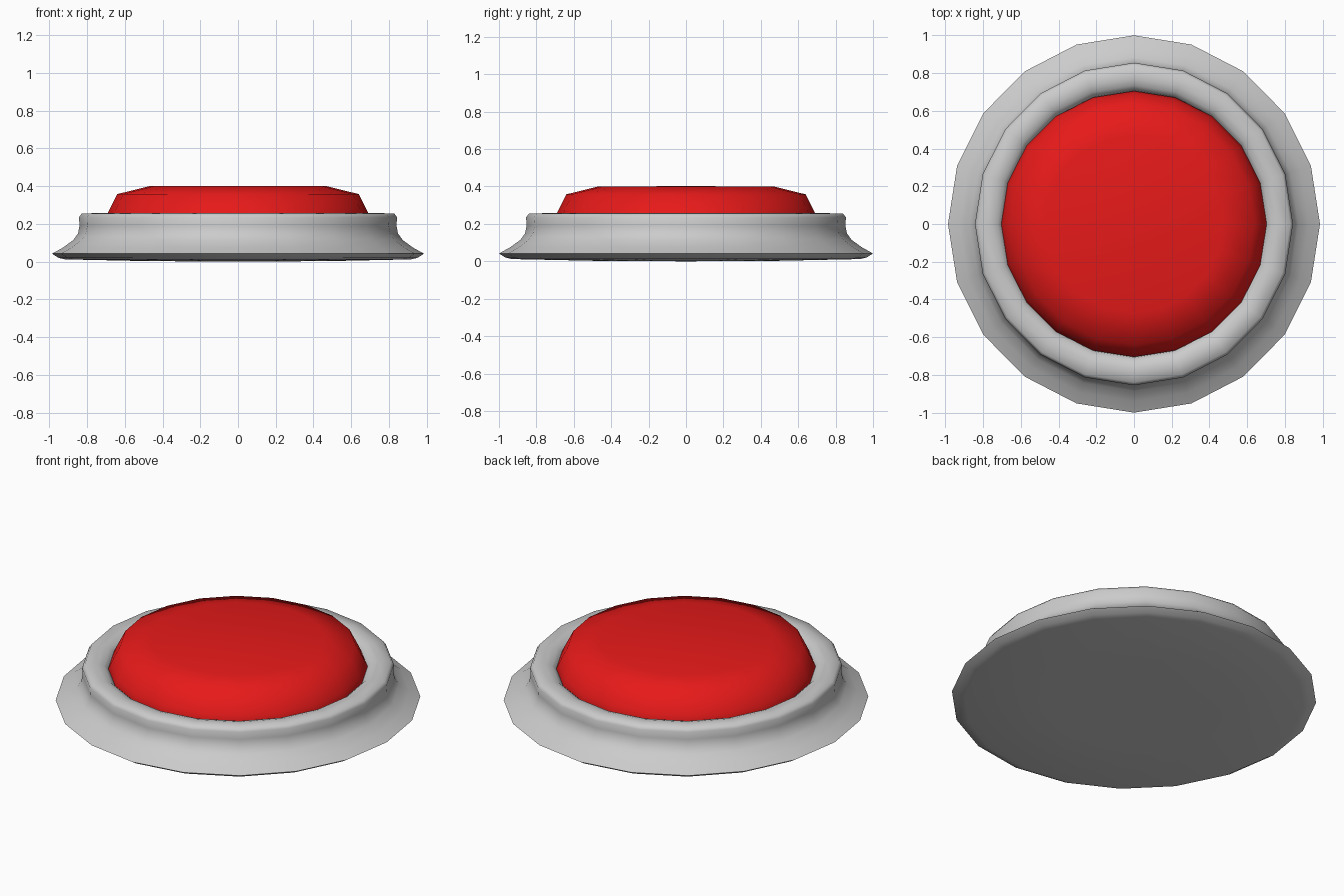
import bpy, bmesh
from math import sin, cos, pi, radians

if "Cube" in bpy.data.objects:
    bpy.data.objects.remove(bpy.data.objects["Cube"])


def lathe(name, profile, sides, sx=1.0, angle=40):
    """Revolve an (r, z) profile about z; r = 0 ends become poles."""
    bm = bmesh.new()
    rings = []
    for r, z in profile:
        if r == 0:
            rings.append([bm.verts.new((0, 0, z))] * sides)
        else:
            rings.append([bm.verts.new((sx * r * cos(2 * pi * i / sides),
                                        r * sin(2 * pi * i / sides), z))
                          for i in range(sides)])
    for a, b in zip(rings, rings[1:]):
        for i in range(sides):
            j = (i + 1) % sides
            loop = list(dict.fromkeys((a[i], a[j], b[j], b[i])))
            bm.faces.new(loop)
    bmesh.ops.recalc_face_normals(bm, faces=bm.faces[:])
    mesh = bpy.data.meshes.new(name)
    bm.to_mesh(mesh)
    bm.free()
    ob = bpy.data.objects.new(name, mesh)
    bpy.context.collection.objects.link(ob)
    bpy.ops.object.select_all(action='DESELECT')
    ob.select_set(True)
    bpy.context.view_layer.objects.active = ob
    bpy.ops.object.shade_smooth_by_angle(angle=radians(angle))
    return ob


# Flared housing with a rounded rim that dips toward the button
lathe("base_housing", [
    (0, 0), (0.50, 0.003), (0.93, 0.012), (0.965, 0.02), (1.0, 0.042),
    (0.94, 0.075), (0.885, 0.115), (0.86, 0.15), (0.852, 0.19),
    (0.855, 0.235), (0.84, 0.255), (0.77, 0.257), (0.735, 0.247),
    (0.71, 0.225), (0.70, 0.18), (0, 0.18)], 20, sx=0.986, angle=75)

# Domed push button
button = lathe("push_button", [
    (0, 0.19), (0.70, 0.19), (0.705, 0.225), (0.69, 0.258),
    (0.64, 0.358), (0.47, 0.40), (0, 0.402)], 20, angle=60)

red = bpy.data.materials.new("red_plastic")
red.diffuse_color = (0.8, 0.01, 0.01, 1)
red.use_nodes = True
red.node_tree.nodes["Principled BSDF"].inputs["Base Color"].default_value = red.diffuse_color
button.data.materials.append(red)
